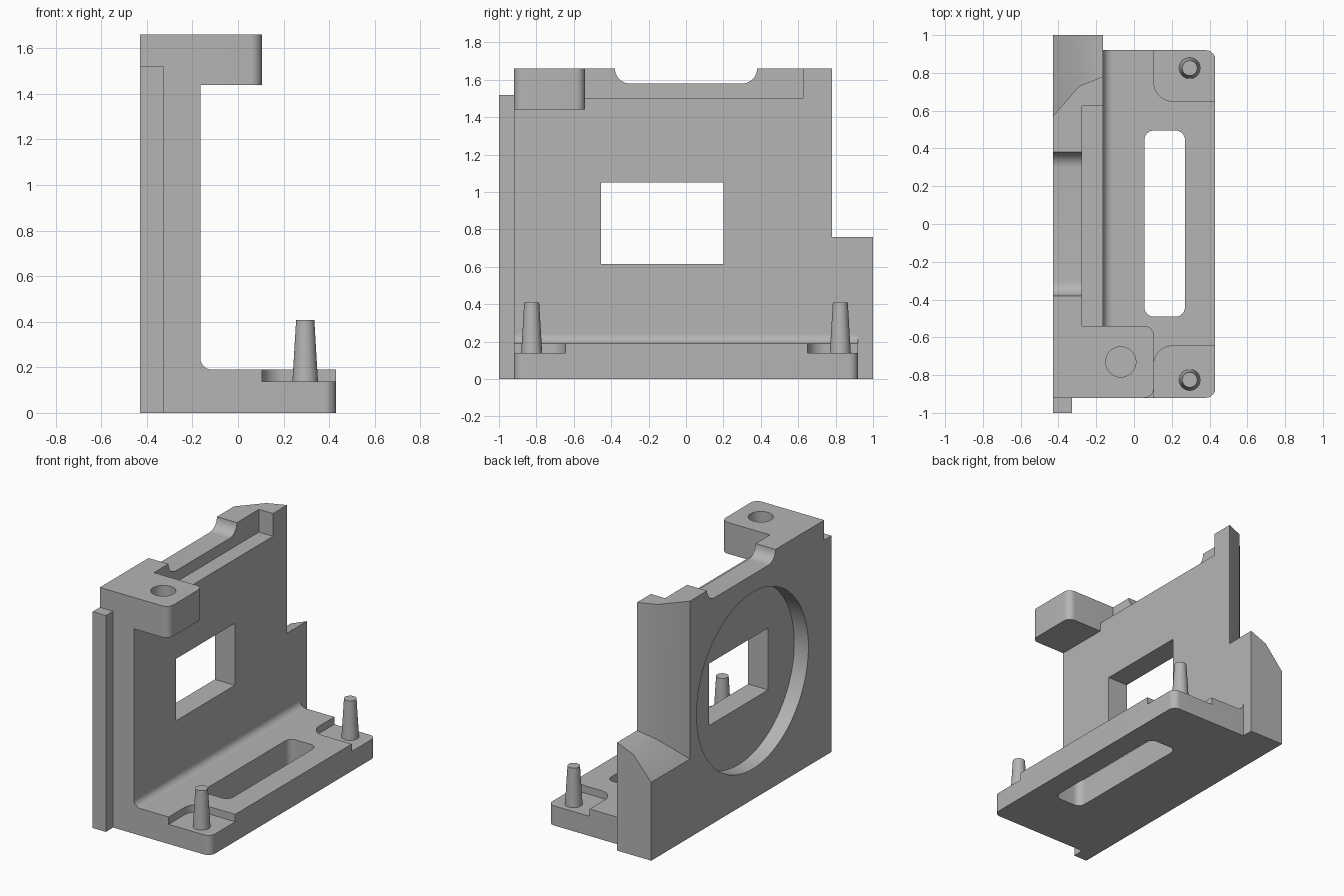
import bpy, bmesh, math
from mathutils import Vector

cube = bpy.data.objects.get("Cube")
if cube:
    bpy.data.objects.remove(cube, do_unlink=True)

GREY = (0.46, 0.46, 0.46, 1.0)
mat = bpy.data.materials.new("plain grey")
mat.use_nodes = True
mat.diffuse_color = GREY
mat.node_tree.nodes["Principled BSDF"].inputs["Base Color"].default_value = GREY


def loft(name, sections):
    """Solid through rings of equal length, capped at both ends."""
    bm = bmesh.new()
    rings = [[bm.verts.new(p) for p in s] for s in sections]
    n = len(rings[0])
    for a, b in zip(rings, rings[1:]):
        for i in range(n):
            j = (i + 1) % n
            bm.faces.new((a[i], a[j], b[j], b[i]))
    bm.faces.new(rings[0])
    bm.faces.new(rings[-1])
    bmesh.ops.recalc_face_normals(bm, faces=bm.faces)
    me = bpy.data.meshes.new(name)
    bm.to_mesh(me)
    bm.free()
    me.materials.append(mat)
    ob = bpy.data.objects.new(name, me)
    bpy.context.collection.objects.link(ob)
    return ob


def prism(name, pts, axis, lo, hi):
    """Extrude a 2D outline along one axis."""
    def put(p, h):
        a, b = p
        return {"x": (h, a, b), "y": (a, h, b), "z": (a, b, h)}[axis]
    return loft(name, [[put(p, h) for p in pts] for h in (lo, hi)])


def rect(x0, y0, x1, y1, radii=(0, 0, 0, 0), steps=10):
    """Rectangle outline, counter-clockwise, with a radius for each corner."""
    corners = [Vector(c) for c in ((x0, y0), (x1, y0), (x1, y1), (x0, y1))]
    out = []
    for i, (p, r) in enumerate(zip(corners, radii)):
        if not r:
            out.append(p)
            continue
        d1 = (corners[i - 1] - p).normalized() * r
        d2 = (corners[(i + 1) % 4] - p).normalized() * r
        for k in range(steps + 1):
            t = math.pi / 2 * k / steps
            out.append(p + d1 + d2 - d2 * math.cos(t) - d1 * math.sin(t))
    return out


def circle(cx, cy, r, n=48):
    return [(cx + r * math.cos(2 * math.pi * i / n),
             cy + r * math.sin(2 * math.pi * i / n)) for i in range(n)]


def cut(ob, *cutters):
    bpy.context.view_layer.objects.active = ob
    for c in cutters:
        c.hide_render = True
        m = ob.modifiers.new("cut", "BOOLEAN")
        m.operation, m.solver, m.object = "DIFFERENCE", "EXACT", c
        bpy.ops.object.modifier_apply(modifier=m.name)
        bpy.data.objects.remove(c, do_unlink=True)


BACK, FACE = -0.43, -0.165     # wall thickness range in x
END = 0.92                     # half length of base

# Upright wall
wall = prism("wall", rect(-END, 0, 1, 1.66), "x", BACK, FACE)

# Stepped rear corner, bevelled towards the outer side
step = []
for x, d in ((-0.53, 0.324), (BACK, 0.21), (-0.29, 0.05), (FACE, 0), (-0.10, -0.025)):
    step.append([(x, a, b) for a, b in rect(0.78 - d, 0.76 - d, 1.5, 2)])

cut(wall,
    loft("rear_step_cutter", step),
    prism("disc_cutter", circle(-0.125, 0.835, 0.62, 96), "x", -0.6, BACK + 0.11),
    prism("window_cutter", rect(-0.455, 0.615, 0.2, 1.05), "x", -0.6, 0),
    prism("ledge_cutter", rect(-0.54, 1.5, 0.625, 1.9), "x", -0.275, 0),
    prism("notch_cutter", rect(-0.38, 1.58, 0.38, 1.8, (0.08, 0.08, 0, 0)),
          "x", -0.6, -0.2))

# Thin strip along the front edge
strip = prism("front_strip", rect(BACK, -1, -0.327, -END), "z", 0, 1.52)

# Top arm with blind hole
arm = prism("top_arm", rect(FACE, -END, 0.105, -0.54, (0, 0.05, 0.05, 0)), "z", 1.44, 1.66)
cut(arm, prism("arm_hole_cutter", circle(-0.07, -0.73, 0.08), "z", 1.54, 1.8))

# Base plate with slot and two corner pockets
base = prism("base_plate", rect(FACE, -END, 0.43, END, (0, 0.05, 0.05, 0)), "z", 0, 0.19)
cut(base,
    prism("slot_cutter", rect(0.055, -0.49, 0.27, 0.495, (0.05,) * 4), "z", -0.2, 0.5),
    prism("pocket_cutter", rect(0.105, 0.65, 0.6, 1.1, (0.1, 0, 0, 0)), "z", 0.138, 0.5),
    prism("pocket_cutter", rect(0.105, -1.1, 0.6, -0.645, (0, 0, 0, 0.1)), "z", 0.138, 0.5))

# Inside fillet between wall and base
R = 0.05
arc = [(FACE + R - R * math.sin(t), 0.19 + R - R * math.cos(t))
       for t in (math.pi / 2 * k / 10 for k in range(11))]
fillet = prism("inside_fillet", [(FACE, 0.19)] + arc, "y", -END, END)

# Tapered locating pegs
pegs = []
for side, name in ((-1, "front_peg"), (1, "rear_peg")):
    rings = [[(x, y, z) for x, y in circle(0.295, side * 0.825, r)]
             for z, r in ((0.138, 0.056), (0.408, 0.04))]
    pegs.append(loft(name, rings))

# Smooth the curved faces, keep edges sharp
bpy.ops.object.select_all(action="DESELECT")
for ob in (wall, strip, arm, base, fillet, *pegs):
    ob.select_set(True)
    bpy.context.view_layer.objects.active = ob
bpy.ops.object.shade_smooth_by_angle(angle=math.radians(30))
